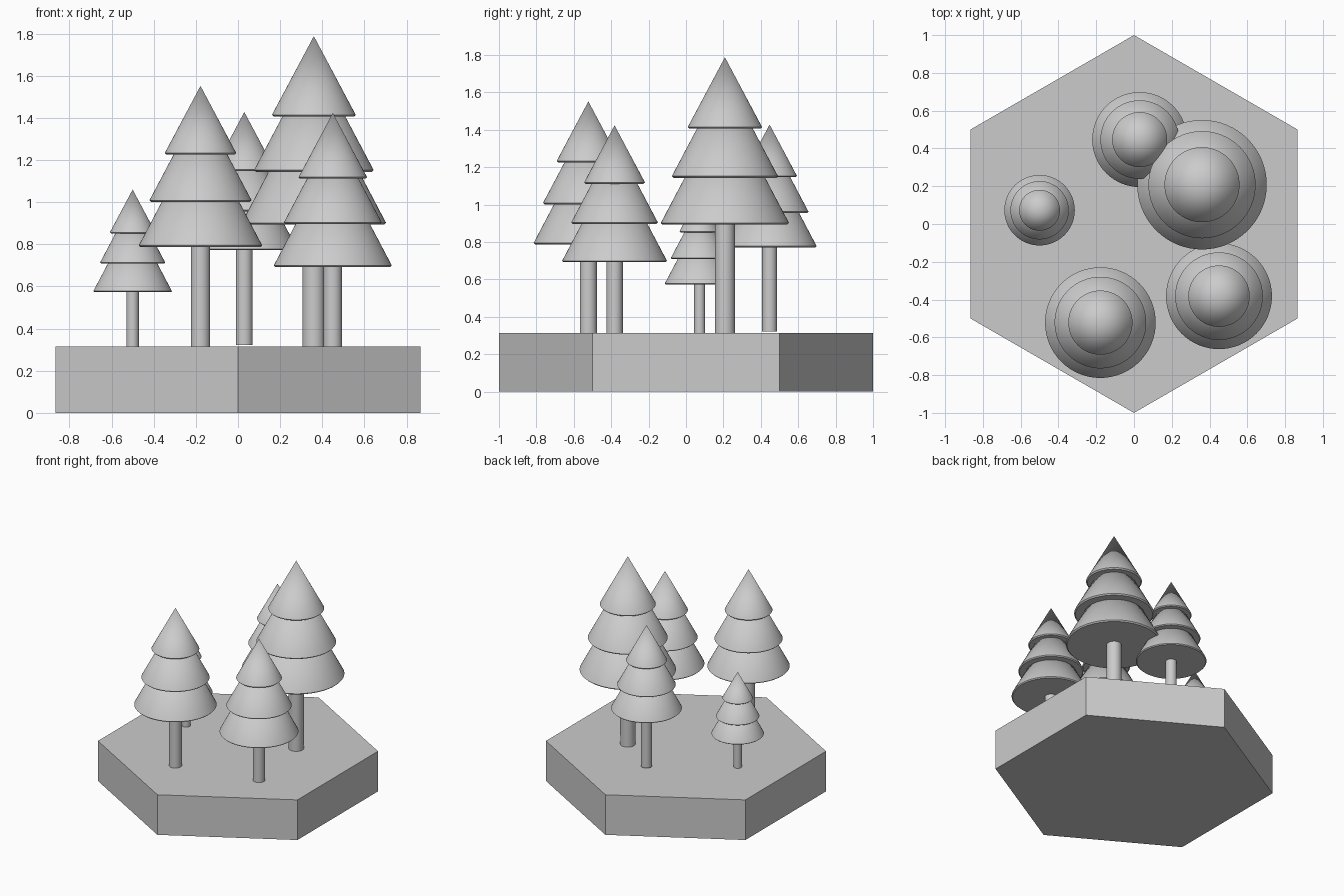
import bpy, bmesh, math

cube = bpy.data.objects.get("Cube")
if cube:
    bpy.data.objects.remove(cube, do_unlink=True)

grey = bpy.data.materials.new("plain grey")
grey.use_nodes = True
colour = (0.6, 0.6, 0.6, 1)
grey.diffuse_color = colour
grey.node_tree.nodes["Principled BSDF"].inputs["Base Color"].default_value = colour

GROUND = 0.315
SIDES = 64


def lathe(name, profile, location, sides=SIDES, smooth=True):
    """Closed solid from (radius, height) points, bottom to top."""
    bm = bmesh.new()
    rings = []
    for r, z in profile:
        if r == 0:
            rings.append([bm.verts.new((0, 0, z))])
            continue
        # A vertex points to +y so a hexagon has its corners front and back
        angles = [math.pi / 2 + math.tau * i / sides for i in range(sides)]
        rings.append([bm.verts.new((r * math.cos(a), r * math.sin(a), z)) for a in angles])
    for low, high in zip(rings, rings[1:]):
        for i in range(sides):
            j = (i + 1) % sides
            if len(high) == 1:
                bm.faces.new((low[i], low[j], high[0]))
            else:
                bm.faces.new((low[i], low[j], high[j], high[i]))
    bm.faces.new(rings[0][::-1])
    if len(rings[-1]) > 1:
        bm.faces.new(rings[-1])
    mesh = bpy.data.meshes.new(name)
    bm.to_mesh(mesh)
    bm.free()
    mesh.materials.append(grey)
    obj = bpy.data.objects.new(name, mesh)
    obj.location = location
    bpy.context.collection.objects.link(obj)
    if smooth:
        bpy.ops.object.select_all(action='DESELECT')
        obj.select_set(True)
        bpy.context.view_layer.objects.active = obj
        bpy.ops.object.shade_smooth_by_angle(angle=math.radians(30))
    return obj


def tree(name, x, y, bottom, tip, trunk_start=GROUND):
    """Trunk and three stacked cones, all scaled by the foliage height."""
    h = tip - bottom
    lathe(name + "_trunk", [(0.06 * h, trunk_start), (0.06 * h, bottom + 0.05 * h)], (x, y, 0))
    tiers = [("lower", 0, 0.383), ("middle", 0.28, 0.317), ("upper", 0.573, 0.222)]
    for tier, lift, radius in tiers:
        r = radius * h
        apex = r / 0.52
        lip = 0.01 * h
        # Narrow rolled lip under each cone
        profile = [(r - lip, 0), (r, lip), (0, apex)]
        lathe(f"{name}_{tier}_foliage", profile, (x, y, bottom + lift * h))


# Hexagonal ground block
lathe("ground_block", [(1, 0), (1, GROUND)], (0, 0, 0), sides=6, smooth=False)

# Five trees
tree("small_tree", -0.50, 0.073, 0.573, 1.06)
tree("front_tree", -0.178, -0.522, 0.787, 1.552)
tree("tall_tree", 0.36, 0.208, 0.893, 1.788)
tree("right_tree", 0.45, -0.382, 0.692, 1.424)
tree("back_tree", 0.03, 0.447, 0.772, 1.428, trunk_start=0.323)
